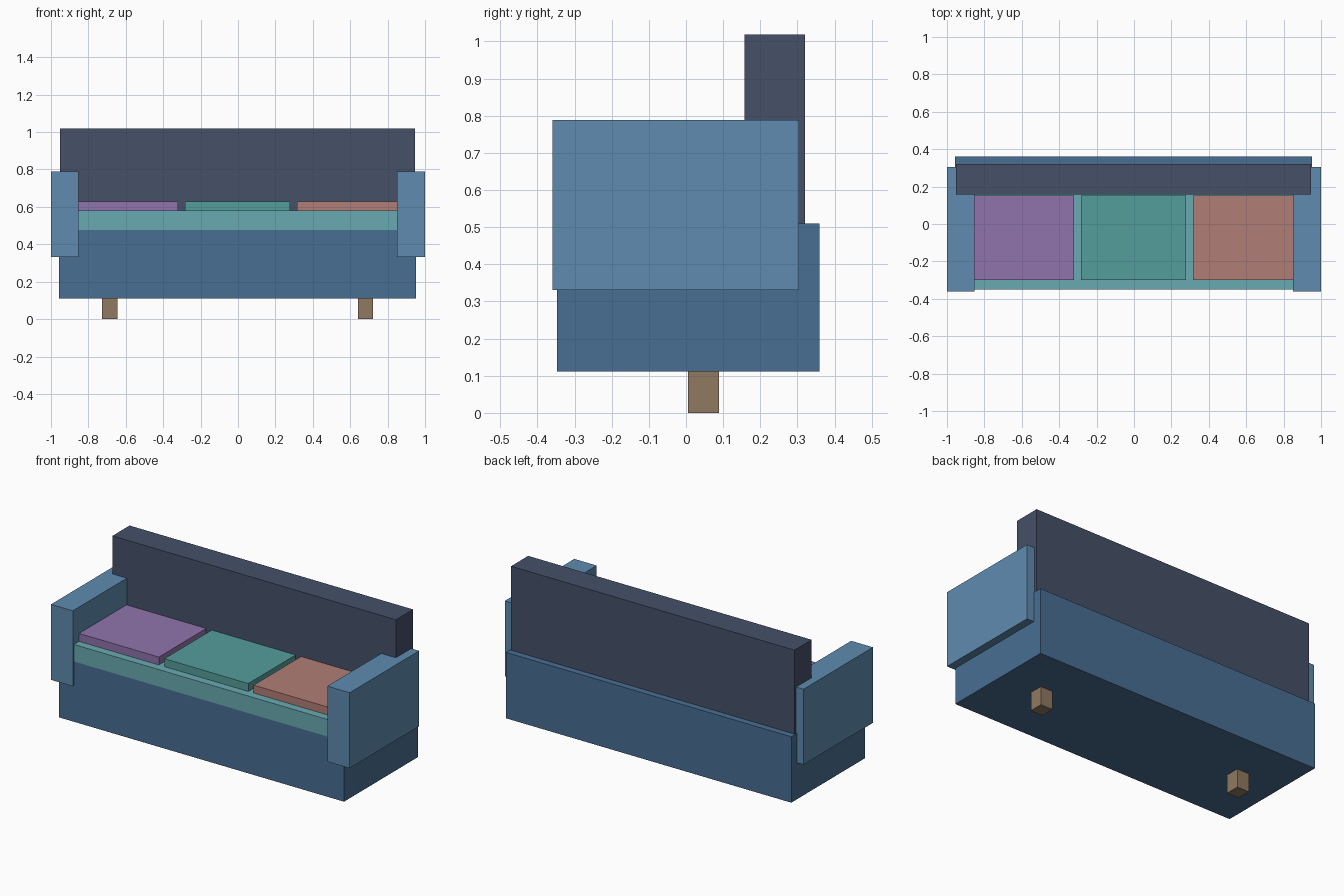
import bpy, bmesh
from mathutils import Matrix, Vector

if "Cube" in bpy.data.objects:
    bpy.data.objects.remove(bpy.data.objects["Cube"])


def material(name, rgb):
    mat = bpy.data.materials.new(name)
    mat.diffuse_color = (*[c ** 2.2 for c in rgb], 1)
    mat.use_nodes = True
    mat.node_tree.nodes["Principled BSDF"].inputs["Base Color"].default_value = mat.diffuse_color
    return mat


def box(name, x, y, z, mat):
    """Box from (min, max) ranges along each axis."""
    lo, hi = Vector((x[0], y[0], z[0])), Vector((x[1], y[1], z[1]))
    bm = bmesh.new()
    bmesh.ops.create_cube(bm, size=1, matrix=Matrix.Diagonal((*(hi - lo), 1)))
    mesh = bpy.data.meshes.new(name)
    bm.to_mesh(mesh)
    bm.free()
    mesh.materials.append(mat)
    obj = bpy.data.objects.new(name, mesh)
    obj.location = (lo + hi) / 2
    bpy.context.collection.objects.link(obj)
    return obj


frame = material("frame_blue", (0.29, 0.43, 0.57))
arm = material("arm_blue", (0.37, 0.54, 0.68))
navy = material("navy", (0.28, 0.32, 0.41))
teal = material("seat_teal", (0.41, 0.66, 0.69))
wood = material("wood", (0.56, 0.47, 0.38))

# Base frame, seat pad and backrest
box("base", (-0.957, 0.953), (-0.347, 0.36), (0.111, 0.51), frame)
box("seat", (-0.857, 0.853), (-0.349, 0.157), (0.477, 0.58), teal)
box("backrest", (-0.951, 0.947), (0.157, 0.321), (0.50, 1.018), navy)

# Armrests and the pair of feet
for side, ax, fx in (("left", (-1.0, -0.854), (-0.727, -0.645)),
                     ("right", (0.85, 1.0), (0.641, 0.723))):
    box(f"{side}_arm", ax, (-0.36, 0.304), (0.331, 0.788), arm)
    box(f"{side}_foot", fx, (0.005, 0.089), (0.0, 0.112), wood)

# Three loose seat cushions
for name, x, rgb in (("left", (-0.857, -0.32), (0.56, 0.45, 0.67)),
                     ("middle", (-0.283, 0.279), (0.33, 0.61, 0.60)),
                     ("right", (0.315, 0.853), (0.69, 0.49, 0.46))):
    box(f"{name}_cushion", x, (-0.30, 0.153), (0.575, 0.628),
        material(f"{name}_cushion", rgb))
